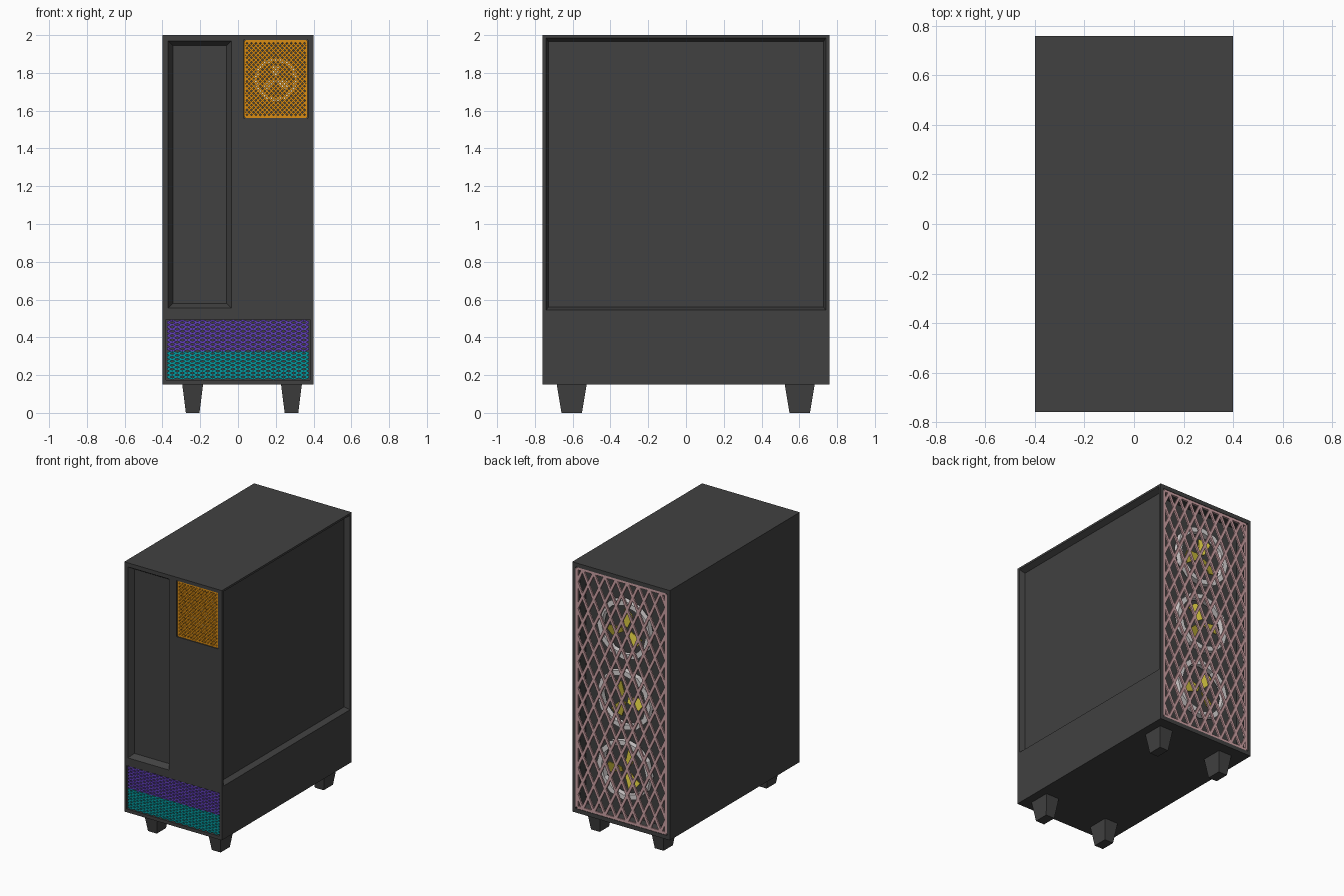
import bpy, bmesh, math
from mathutils import Matrix, Vector

if "Cube" in bpy.data.objects:
    bpy.data.objects.remove(bpy.data.objects["Cube"])


def material(name, srgb):
    m = bpy.data.materials.new(name)
    lin = [((c + 0.055) / 1.055) ** 2.4 if c > 0.04 else c / 12.92 for c in srgb]
    m.diffuse_color = (*lin, 1)
    m.use_nodes = True
    m.node_tree.nodes["Principled BSDF"].inputs["Base Color"].default_value = m.diffuse_color
    return m


DARK = material("charcoal", (0.255, 0.255, 0.255))
ORANGE = material("orange", (0.85, 0.55, 0.08))
PURPLE = material("purple", (0.38, 0.25, 0.72))
TEAL = material("teal", (0.02, 0.60, 0.62))
PINK = material("dusty pink", (0.80, 0.63, 0.64))
WHITE = material("light grey", (0.86, 0.84, 0.84))
YELLOW = material("yellow", (0.83, 0.77, 0.25))
CREAM = material("cream", (0.93, 0.89, 0.78))


def finish(name, bm, mat):
    bmesh.ops.recalc_face_normals(bm, faces=bm.faces)
    me = bpy.data.meshes.new(name)
    bm.to_mesh(me)
    bm.free()
    me.materials.append(mat)
    ob = bpy.data.objects.new(name, me)
    bpy.context.collection.objects.link(ob)
    return ob


def rect(axis, pos, a0, a1, b0, b1):
    """Four corners of a rectangle lying across the given axis."""
    pts = []
    for a, b in ((a0, b0), (a1, b0), (a1, b1), (a0, b1)):
        p = [a, b]
        p.insert(axis, pos)
        pts.append(Vector(p))
    return pts


def loft(bm, low, high):
    """Closed solid between two loops of points."""
    a = [bm.verts.new(p) for p in low]
    b = [bm.verts.new(p) for p in high]
    n = len(a)
    bm.faces.new(a[::-1])
    bm.faces.new(b)
    for i in range(n):
        j = (i + 1) % n
        bm.faces.new((a[i], a[j], b[j], b[i]))


def cut(body, axis, face, depth, opening, floor):
    """Carve a recess whose walls slope from the opening to its floor."""
    outer = [2 * o - f for o, f in zip(opening, floor)]
    bm = bmesh.new()
    loft(bm, rect(axis, face + depth, *floor), rect(axis, face - depth, *outer))
    cutter = finish("recess_cutter", bm, DARK)
    cutter.hide_render = True
    mod = body.modifiers.new("recess", 'BOOLEAN')
    mod.operation, mod.solver, mod.object = 'DIFFERENCE', 'EXACT', cutter
    bpy.context.view_layer.objects.active = body
    bpy.ops.object.modifier_apply(modifier=mod.name)
    bpy.data.objects.remove(cutter)


def lattice(name, y, x0, x1, z0, z1, nx, nz, bar, mat, thick=0.008, frame=False):
    """Diamond mesh of crossing diagonal bars."""
    bm = bmesh.new()
    w, h = (x1 - x0) / nx, (z1 - z0) / nz

    def add_bar(p, q):
        d = q - p
        mat4 = (Matrix.Translation((p + q) / 2)
                @ Matrix.Rotation(-math.atan2(d.z, d.x), 4, 'Y')
                @ Matrix.Diagonal((d.length, thick, bar, 1)))
        bmesh.ops.create_cube(bm, size=1, matrix=mat4)

    for s in (1, -1):
        for k in range(-nz, nx + nz + 1):
            xs = x0 + (k + 0.5) * w
            ends = sorted(((x0 - xs) / (s * w), (x1 - xs) / (s * w)))
            t0, t1 = max(0, ends[0]), min(nz, ends[1])
            if t1 - t0 > 0.05:
                add_bar(Vector((xs + s * t0 * w, y, z0 + t0 * h)),
                        Vector((xs + s * t1 * w, y, z0 + t1 * h)))
    if frame:
        c = rect(1, y, x0, x1, z0, z1)
        for i in range(4):
            add_bar(c[i], c[(i + 1) % 4])
    return finish(name, bm, mat)


def fan(name, x, y, z, r, turn, ring_mat, blade_mat):
    """Flat-sided ring with three pitched blades."""
    n, half = 12, 0.02
    bm = bmesh.new()
    loops = []
    for rad, dy in ((r, -half), (r, half), (r * 0.83, half), (r * 0.83, -half)):
        loops.append([bm.verts.new((x + rad * math.cos(math.tau * i / n), y + dy,
                                    z + rad * math.sin(math.tau * i / n))) for i in range(n)])
    for a in range(4):
        for i in range(n):
            j = (i + 1) % n
            p, q = loops[a], loops[(a + 1) % 4]
            bm.faces.new((p[i], p[j], q[j], q[i]))
    finish(name + "_ring", bm, ring_mat)

    bm = bmesh.new()
    for b in range(3):
        rot = Matrix.Rotation(turn + math.tau * b / 3, 3, 'Y')
        shape = [(0.10, -0.08), (0.60, -0.20), (0.66, 0.04), (0.56, 0.20), (0.10, 0.08)]
        sides = []
        for off in (-0.004, 0.004):
            sides.append([Vector((x, y, z)) + rot @ Vector((u * r, off + v * r * 0.3, v * r))
                          for u, v in shape])
        loft(bm, *sides)
    finish(name + "_blades", bm, blade_mat)


# Case body with recessed panels
bm = bmesh.new()
loft(bm, rect(2, 0.15, -0.4, 0.4, -0.76, 0.76), rect(2, 2.0, -0.4, 0.4, -0.76, 0.76))
body = finish("case_body", bm, DARK)
cut(body, 0, 0.4, -0.04, (-0.74, 0.74, 0.545, 1.985), (-0.728, 0.728, 0.56, 1.965))
cut(body, 1, -0.76, 0.04, (-0.37, -0.035, 0.555, 1.97), (-0.345, -0.06, 0.58, 1.945))

# Vents: a shallow rim for the mesh, then a narrower well clear of the side panel
for face, depth, r in ((-0.76, 0.017, (0.03, 0.37, 1.56, 1.975)),
                       (-0.76, 0.09, (0.04, 0.35, 1.57, 1.955)),
                       (-0.76, 0.05, (-0.38, 0.38, 0.175, 0.495)),
                       (0.76, -0.017, (-0.375, 0.375, 0.18, 1.97)),
                       (0.76, -0.09, (-0.35, 0.35, 0.19, 1.955))):
    cut(body, 1, face, depth, r, r)

# Tapered feet
for side, fx in (("left", -0.24), ("right", 0.283)):
    for end, fy in (("front", -0.605), ("back", 0.602)):
        bm = bmesh.new()
        loft(bm, rect(2, 0, fx - 0.036, fx + 0.036, fy - 0.054, fy + 0.054),
             rect(2, 0.15, fx - 0.055, fx + 0.055, fy - 0.079, fy + 0.079))
        finish(f"{end}_{side}_foot", bm, DARK)

# Vent meshes
lattice("front_fan_mesh", -0.75, 0.036, 0.364, 1.566, 1.969, 14, 16, 0.009, ORANGE, frame=True)
lattice("front_upper_mesh", -0.75, -0.375, 0.375, 0.328, 0.490, 14, 7, 0.010, PURPLE)
lattice("front_lower_mesh", -0.75, -0.375, 0.375, 0.180, 0.325, 14, 7, 0.010, TEAL)
lattice("back_mesh", 0.751, -0.365, 0.365, 0.19, 1.96, 8, 9, 0.019, PINK, 0.012, frame=True)

# Fans
fan("front_fan", 0.2, -0.70, 1.765, 0.117, 0.5, CREAM, CREAM)
for i, (z, turn) in enumerate(((1.59, 0.3), (1.07, 1.0), (0.55, 0.1))):
    fan(f"back_fan_{i + 1}", 0, 0.71, z, 0.22, turn, WHITE, YELLOW)
